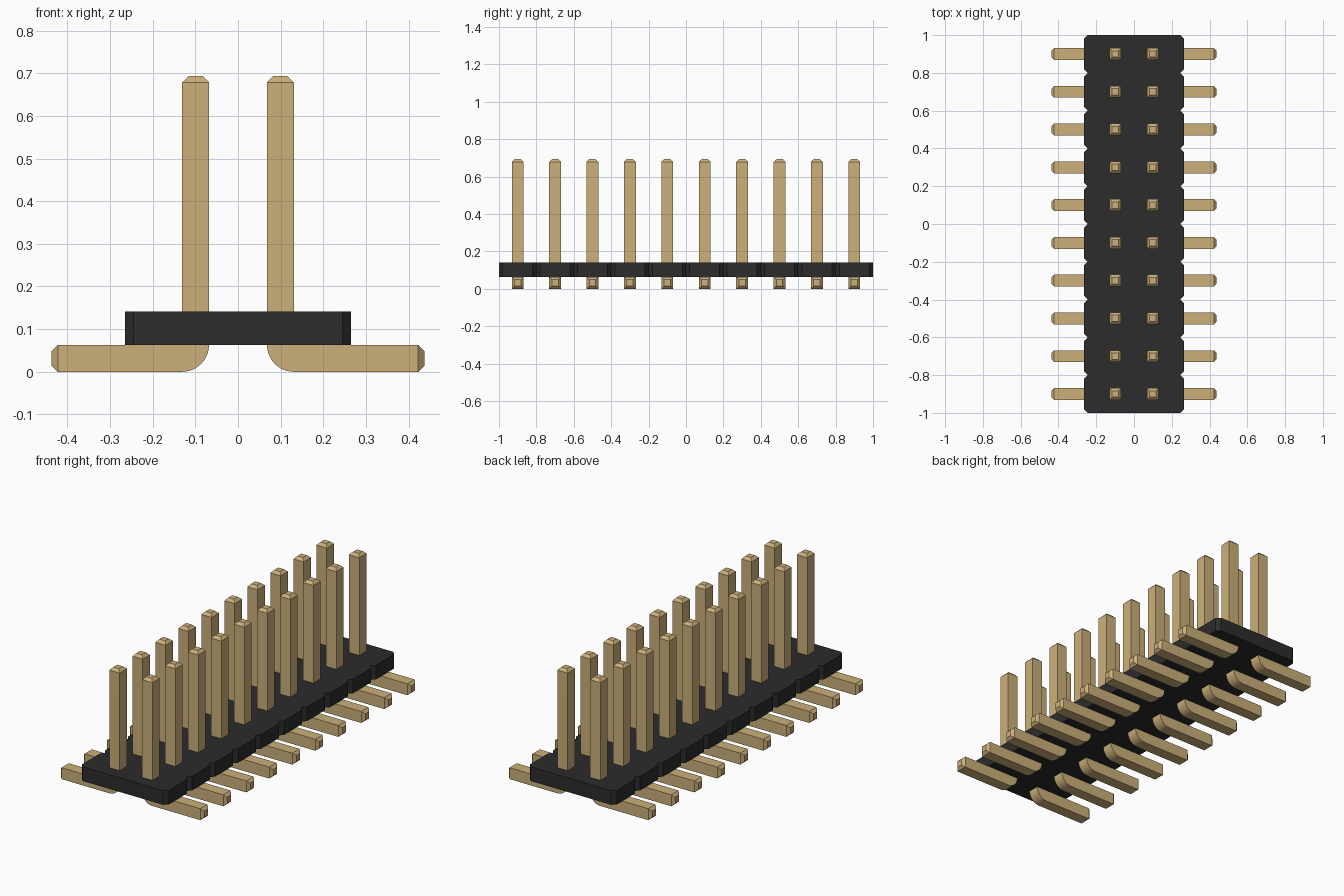
import bpy, bmesh, math

cube = bpy.data.objects.get("Cube")
if cube:
    bpy.data.objects.remove(cube, do_unlink=True)

COUNT, PITCH = 10, 0.2
PIN_IN, PIN_OUT = 0.068, 0.131      # inner and outer x of the upright pin
THICK = PIN_OUT - PIN_IN
HALF = THICK / 2
TOP, FOOT_END, TAPER = 0.693, 0.437, 0.0145


def material(name, colour):
    m = bpy.data.materials.new(name)
    m.use_nodes = True
    m.diffuse_color = colour
    m.node_tree.nodes["Principled BSDF"].inputs["Base Color"].default_value = colour
    return m


def finish(bm, name, mat):
    bmesh.ops.remove_doubles(bm, verts=bm.verts, dist=1e-5)
    bmesh.ops.recalc_face_normals(bm, faces=bm.faces)
    mesh = bpy.data.meshes.new(name)
    bm.to_mesh(mesh)
    bm.free()
    mesh.materials.append(mat)
    obj = bpy.data.objects.new(name, mesh)
    bpy.context.collection.objects.link(obj)
    return obj


gold = material("pin gold", (0.60, 0.434, 0.195, 1))
black = material("housing black", (0.025, 0.025, 0.025, 1))

# Housing: outline with a V notch between neighbouring pin positions
W, C, Z0, Z1 = 0.265, 0.02, 0.063, 0.141
side = []
for i in range(COUNT):
    y = -1 + i * PITCH
    side += [(W - C, y), (W, y + C), (W, y + PITCH - C)]
side.append((W - C, 1))
outline = side + [(-x, -y) for x, y in side]
bm = bmesh.new()
base = bm.faces.new([bm.verts.new((x, y, Z0)) for x, y in outline])
new = bmesh.ops.extrude_face_region(bm, geom=[base])["geom"]
bmesh.ops.translate(bm, vec=(0, 0, Z1 - Z0),
                    verts=[g for g in new if isinstance(g, bmesh.types.BMVert)])
finish(bm, "housing", black)

# Pin: square section swept down the post, round the bend and out along the foot
# Each section is (outer-of-bend point, inner-of-bend point, half width)
sections = [((PIN_IN + TAPER, TOP), (PIN_OUT - TAPER, TOP), HALF - TAPER),
            ((PIN_IN, TOP - TAPER), (PIN_OUT, TOP - TAPER), HALF)]
for k in range(13):
    a = math.pi + k / 12 * math.pi / 2
    sections.append(((PIN_OUT + THICK * math.cos(a), THICK + THICK * math.sin(a)),
                     (PIN_OUT, THICK), HALF))
sections += [((FOOT_END - TAPER, 0), (FOOT_END - TAPER, THICK), HALF),
             ((FOOT_END, TAPER), (FOOT_END, THICK - TAPER), HALF - TAPER)]

bm = bmesh.new()
rings = []
for (xo, zo), (xi, zi), h in sections:
    rings.append([bm.verts.new(p) for p in
                  ((xo, -h, zo), (xi, -h, zi), (xi, h, zi), (xo, h, zo))])
for a, b in zip(rings, rings[1:]):
    for j in range(4):
        k = (j + 1) % 4
        # the inner corner of the bend does not move, so skip its empty faces
        if j == 1 and (a[1].co - b[1].co).length < 1e-6:
            continue
        bm.faces.new((a[j], a[k], b[k], b[j]))
bm.faces.new(rings[0])
bm.faces.new(rings[-1])
pin = finish(bm, "pin_left_1", gold)
bpy.ops.object.select_all(action="DESELECT")
pin.select_set(True)
bpy.context.view_layer.objects.active = pin
bpy.ops.object.shade_smooth_by_angle(angle=math.radians(30))

# Two facing rows of pins
for i in range(COUNT):
    y = (i - (COUNT - 1) / 2) * PITCH
    for name, turn in (("left", 0), ("right", math.pi)):
        if i == 0 and name == "left":
            obj = pin
        else:
            obj = bpy.data.objects.new(f"pin_{name}_{i + 1}", pin.data)
            bpy.context.collection.objects.link(obj)
        obj.location = (0, y, 0)
        obj.rotation_euler = (0, 0, turn)
